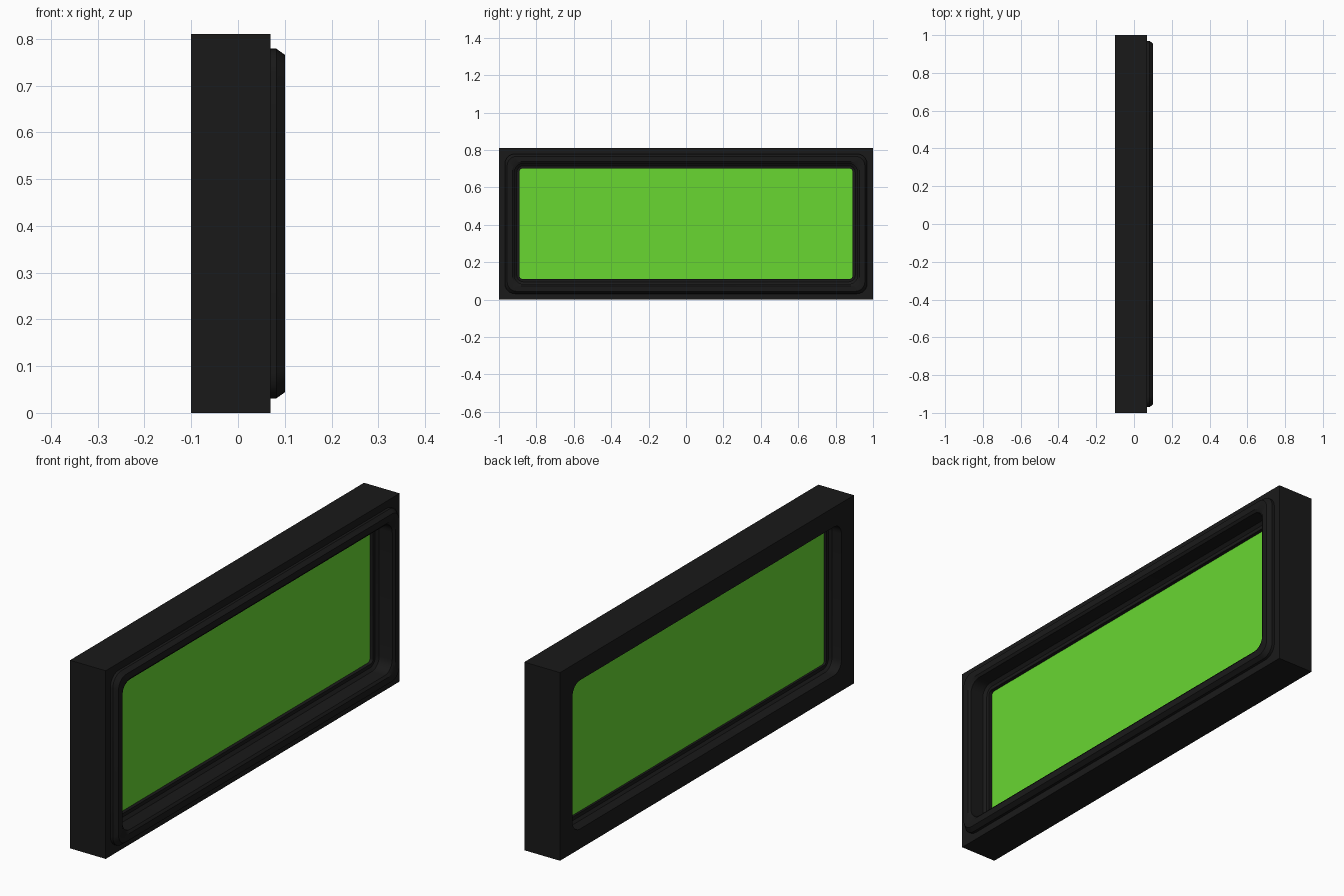
import bpy, bmesh
from math import cos, sin, pi

if "Cube" in bpy.data.objects:
    bpy.data.objects.remove(bpy.data.objects["Cube"])

LENGTH, HEIGHT, STEPS = 2.0, 0.81, 6


def material(name, colour):
    m = bpy.data.materials.new(name)
    m.use_nodes = True
    m.diffuse_color = colour
    m.node_tree.nodes["Principled BSDF"].inputs["Base Color"].default_value = colour
    return m


black = material("black frame", (0.01, 0.01, 0.01, 1))
green = material("green glass", (0.138, 0.68, 0.031, 1))


def rounded_loop(bm, inset, x, radius):
    """Rounded rectangle, shrunk by inset from the outer edge, at depth x."""
    a, b = LENGTH / 2 - inset - radius, HEIGHT / 2 - inset - radius
    verts = []
    for corner, (sy, sz) in enumerate(((1, 1), (-1, 1), (-1, -1), (1, -1))):
        for i in range(STEPS + 1):
            t = (corner + i / STEPS) * pi / 2
            verts.append(bm.verts.new((x, sy * a + radius * cos(t),
                                       HEIGHT / 2 + sz * b + radius * sin(t))))
    return verts


def build(name, profile, mat, closed_ring=True):
    """Bridge a series of rounded loops into a ring, or a capped slab."""
    bm = bmesh.new()
    loops = [rounded_loop(bm, *p) for p in profile]
    following = loops[1:] + loops[:1] if closed_ring else loops[1:]
    for p, q in zip(loops, following):
        n = len(p)
        for i in range(n):
            j = (i + 1) % n
            bm.faces.new((p[i], p[j], q[j], q[i]))
    if not closed_ring:
        bm.faces.new(loops[0])
        bm.faces.new(loops[-1])
    bmesh.ops.remove_doubles(bm, verts=bm.verts, dist=0.00001)
    bmesh.ops.recalc_face_normals(bm, faces=bm.faces)
    mesh = bpy.data.meshes.new(name)
    bm.to_mesh(mesh)
    bm.free()
    mesh.materials.append(mat)
    ob = bpy.data.objects.new(name, mesh)
    bpy.context.collection.objects.link(ob)
    bpy.ops.object.select_all(action="DESELECT")
    ob.select_set(True)
    bpy.context.view_layer.objects.active = ob
    bpy.ops.object.shade_smooth_by_angle(angle=pi / 6)
    return ob


# Square outer frame with a rounded opening: (inset, x, corner radius)
build("window_frame", [
    (0, -0.10, 0), (0, 0.07, 0),
    (0.082, 0.07, 0.05), (0.082, 0.03, 0.05),
    (0.095, 0.02, 0.035), (0.11, 0.02, 0.015),
    (0.11, -0.045, 0.015), (0.095, -0.045, 0.035),
    (0.085, -0.055, 0.05), (0.085, -0.10, 0.05),
], black)

# Raised chamfered trim around the opening on the +x face
build("raised_trim", [
    (0.031, 0.06, 0.055), (0.031, 0.082, 0.055),
    (0.044, 0.10, 0.05), (0.072, 0.10, 0.05),
    (0.082, 0.092, 0.05), (0.082, 0.06, 0.05),
], black)

# Glass pane held by the inner lip
build("glass_pane", [(0.105, -0.035, 0.02), (0.105, 0.005, 0.02)],
      green, closed_ring=False)
